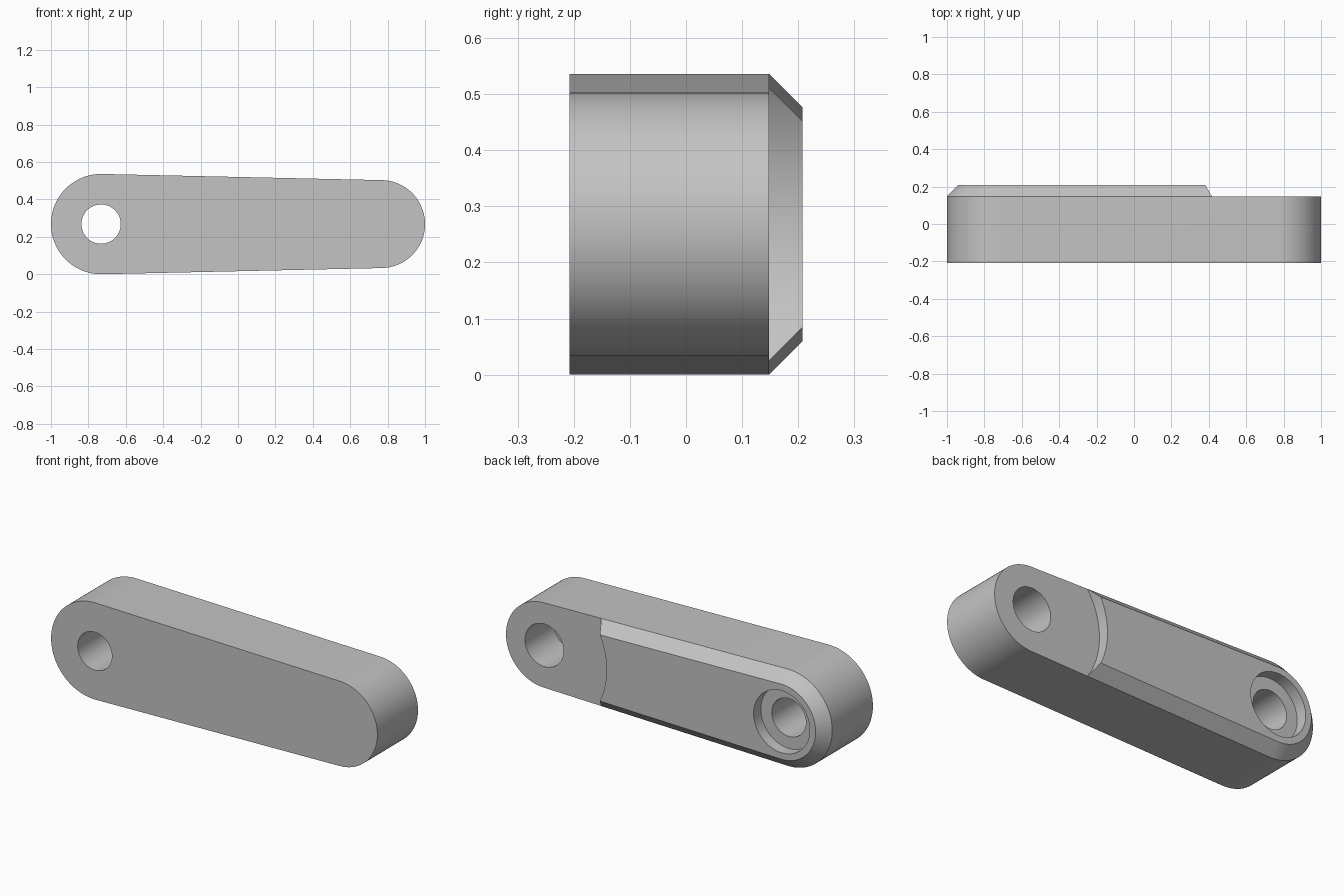
import bpy, bmesh, math
from mathutils import Matrix, Vector

default = bpy.data.objects.get("Cube")
if default:
    bpy.data.objects.remove(default, do_unlink=True)

# Main dimensions
MID_Z = 0.268
BIG_X, BIG_R = -0.732, 0.268
SMALL_X, SMALL_R = 0.765, 0.235
FRONT, SHOULDER, BACK = -0.208, 0.148, 0.208
CHAMFER = BACK - SHOULDER

grey = bpy.data.materials.new("plain grey")
grey.use_nodes = True
colour = (0.55, 0.55, 0.55, 1)
grey.diffuse_color = colour
grey.node_tree.nodes["Principled BSDF"].inputs["Base Color"].default_value = colour


def add_object(name, bm):
    bmesh.ops.recalc_face_normals(bm, faces=bm.faces)
    mesh = bpy.data.meshes.new(name)
    bm.to_mesh(mesh)
    bm.free()
    mesh.materials.append(grey)
    ob = bpy.data.objects.new(name, mesh)
    bpy.context.collection.objects.link(ob)
    return ob


def outline(y, inset, steps=48):
    """Two end arcs joined by their common tangents."""
    phi = math.acos((BIG_R - SMALL_R) / (SMALL_X - BIG_X))
    points = []
    for cx, r, start, end in ((BIG_X, BIG_R, phi, 2 * math.pi - phi),
                              (SMALL_X, SMALL_R, -phi, phi)):
        for i in range(steps + 1):
            a = start + (end - start) * i / steps
            points.append(Vector((cx + (r - inset) * math.cos(a), y,
                                  MID_Z + (r - inset) * math.sin(a))))
    return points


# Lever arm, lofted from the front face to the chamfered back face
bm = bmesh.new()
rings = [[bm.verts.new(p) for p in outline(y, inset)]
         for y, inset in ((FRONT, 0), (SHOULDER, 0), (BACK, CHAMFER))]
for low, high in zip(rings, rings[1:]):
    for i in range(len(low)):
        j = (i + 1) % len(low)
        bm.faces.new((low[i], low[j], high[j], high[i]))
bm.faces.new(rings[0])
bm.faces.new(rings[-1])
arm = add_object("lever_arm", bm)


def cut(name, x, radius, y0, y1, segments=96):
    """Subtract a round cutter that runs along y."""
    cutter_bm = bmesh.new()
    place = (Matrix.Translation((x, (y0 + y1) / 2, MID_Z))
             @ Matrix.Rotation(math.pi / 2, 4, 'X'))
    bmesh.ops.create_cone(cutter_bm, cap_ends=True, segments=segments,
                          radius1=radius, radius2=radius, depth=y1 - y0,
                          matrix=place)
    cutter = add_object(name, cutter_bm)
    cutter.hide_render = True
    mod = arm.modifiers.new(name, 'BOOLEAN')
    mod.operation = 'DIFFERENCE'
    mod.solver = 'EXACT'
    mod.object = cutter
    bpy.ops.object.modifier_apply(modifier=mod.name)
    bpy.data.objects.remove(cutter, do_unlink=True)


bpy.ops.object.select_all(action='DESELECT')
bpy.context.view_layer.objects.active = arm
arm.select_set(True)

# Lowered round shoulder, blind socket, counterbore and through hole
cut("shoulder_cutter", SMALL_X, 0.424, SHOULDER - 0.0005, 0.4, 160)
cut("socket_cutter", SMALL_X, 0.118, -0.10, 0.4)
cut("counterbore_cutter", BIG_X, 0.172, SHOULDER - 0.003, 0.4)
cut("through_hole_cutter", BIG_X, 0.105, -0.5, 0.5)

bpy.ops.object.shade_smooth_by_angle(angle=math.radians(30))
